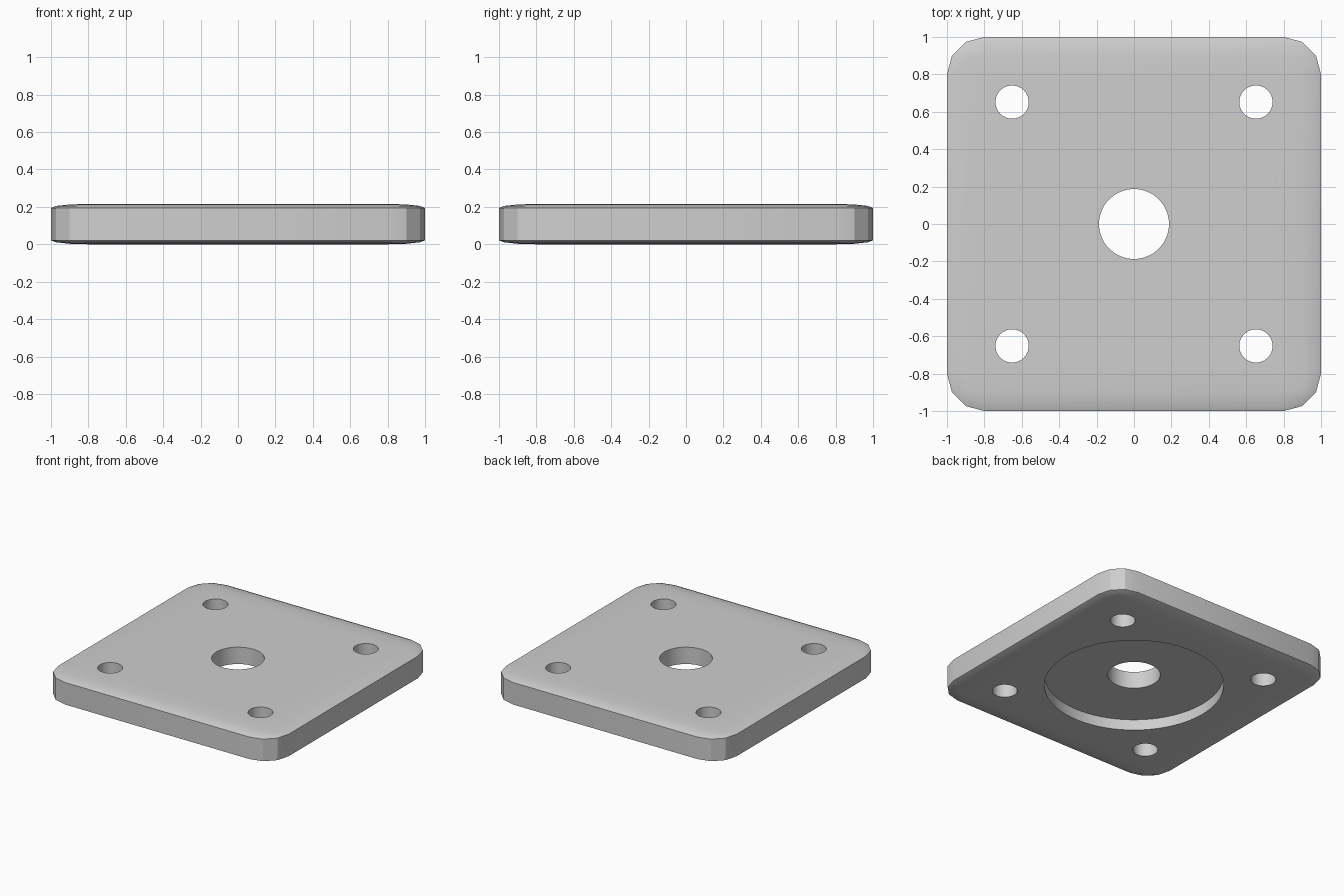
import bpy
import math

if "Cube" in bpy.data.objects:
    bpy.data.objects.remove(bpy.data.objects["Cube"], do_unlink=True)

THICKNESS = 0.216
HOLE_OFFSET = 0.652

grey = bpy.data.materials.new("plain_grey")
grey.use_nodes = True
grey.diffuse_color = (0.62, 0.62, 0.62, 1)
grey.node_tree.nodes["Principled BSDF"].inputs["Base Color"].default_value = (0.62, 0.62, 0.62, 1)


def apply_modifier(obj, name):
    bpy.context.view_layer.objects.active = obj
    bpy.ops.object.modifier_apply(modifier=name)


def cut_cylinder(obj, x, y, radius, bottom, top, sides):
    """Subtract an upright cylinder from obj, then discard the cutter."""
    bpy.ops.mesh.primitive_cylinder_add(
        vertices=sides, radius=radius, depth=top - bottom,
        location=(x, y, (top + bottom) / 2))
    cutter = bpy.context.object
    cutter.name = "cutter"
    cutter.hide_render = True
    cutter.data.materials.append(grey)
    mod = obj.modifiers.new("cut", 'BOOLEAN')
    mod.operation = 'DIFFERENCE'
    mod.solver = 'EXACT'
    mod.object = cutter
    apply_modifier(obj, mod.name)
    bpy.data.objects.remove(cutter, do_unlink=True)


# Rounded plate: a bevelled cube flattened afterwards, so its rims slope gently
bpy.ops.mesh.primitive_cube_add(size=2)
plate = bpy.context.object
plate.name = "mounting_plate"
plate.data.materials.append(grey)
bevel = plate.modifiers.new("bevel", 'BEVEL')
bevel.width = 0.2
bevel.segments = 3
apply_modifier(plate, bevel.name)
plate.scale.z = THICKNESS / 2
plate.location.z = THICKNESS / 2
bpy.ops.object.transform_apply(location=True, rotation=False, scale=True)

# Round recess in the underside
cut_cylinder(plate, 0, 0, 0.637, -0.2, 0.084, 96)

# Centre hole and four corner bolt holes
cut_cylinder(plate, 0, 0, 0.187, -0.2, 0.5, 64)
for sx in (-1, 1):
    for sy in (-1, 1):
        cut_cylinder(plate, sx * HOLE_OFFSET, sy * HOLE_OFFSET, 0.089, -0.2, 0.5, 48)

# Smooth rims and hole walls, crisp corner facets
bpy.ops.object.select_all(action='DESELECT')
plate.select_set(True)
bpy.context.view_layer.objects.active = plate
bpy.ops.object.shade_smooth_by_angle(angle=math.radians(25))
